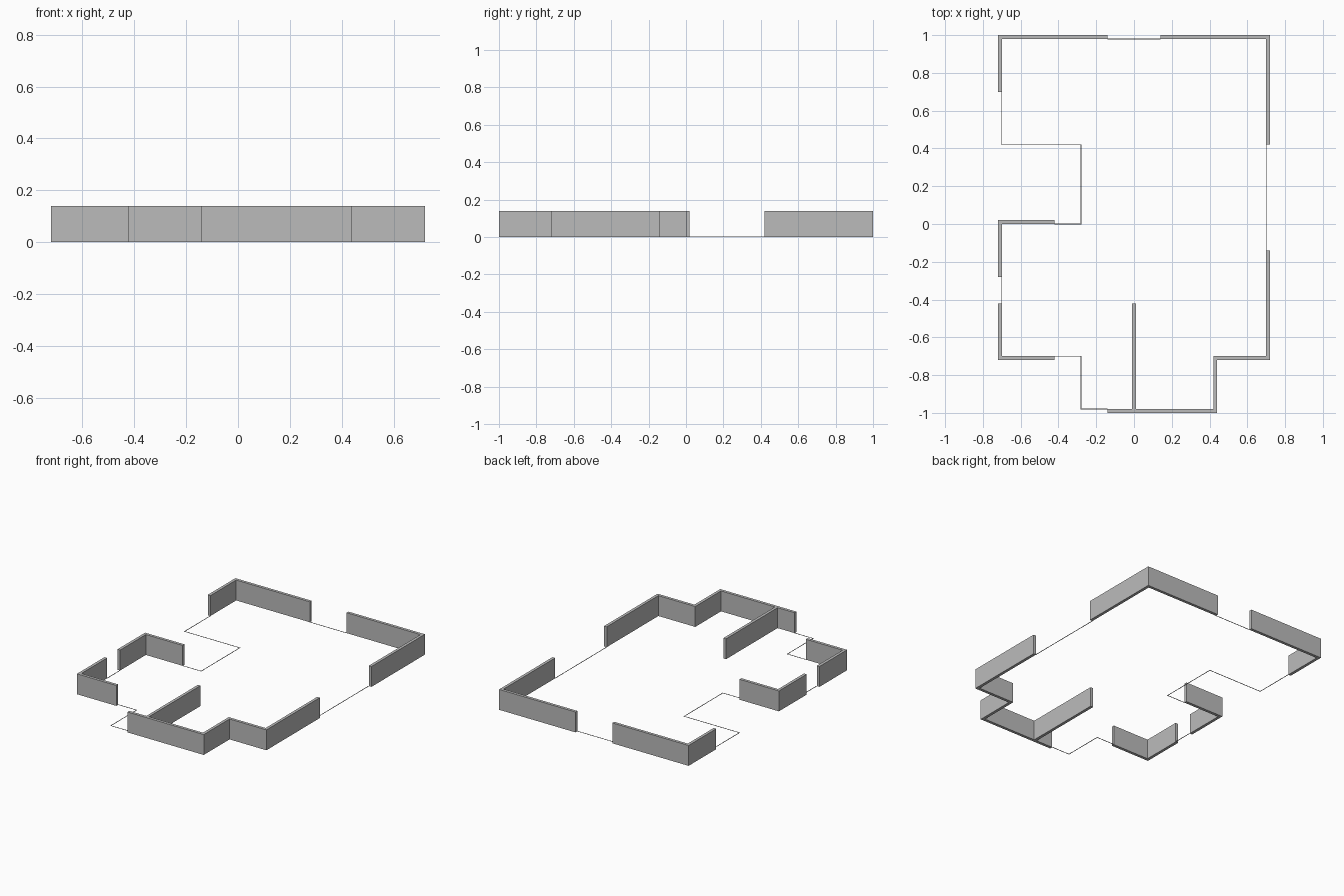
import bpy
import bmesh

default_cube = bpy.data.objects.get("Cube")
if default_cube:
    bpy.data.objects.remove(default_cube, do_unlink=True)

U = 0.14        # plan module
T = 0.02        # wall thickness
HEIGHT = 0.14
LINE = 0.002    # half width of the ground outline

grey = bpy.data.materials.new("wall_grey")
grey.use_nodes = True
colour = (0.5, 0.5, 0.5, 1)
grey.diffuse_color = colour
grey.node_tree.nodes["Principled BSDF"].inputs["Base Color"].default_value = colour


def extrude_plan(name, outline, height):
    """Closed prism from a counter-clockwise plan outline."""
    bm = bmesh.new()
    face = bm.faces.new([bm.verts.new((x, y, 0)) for x, y in outline])
    top = bmesh.ops.extrude_face_region(bm, geom=[face])["geom"]
    bmesh.ops.translate(bm, vec=(0, 0, height),
                        verts=[v for v in top if isinstance(v, bmesh.types.BMVert)])
    bmesh.ops.recalc_face_normals(bm, faces=bm.faces)
    mesh = bpy.data.meshes.new(name)
    bm.to_mesh(mesh)
    bm.free()
    mesh.materials.append(grey)
    obj = bpy.data.objects.new(name, mesh)
    bpy.context.collection.objects.link(obj)


def ribbon(name, path, right, left, height):
    """Axis-aligned path in modules, widened by right and left offsets with mitred corners."""
    pts = [(x * U, y * U) for x, y in path]
    dirs = []
    for (ax, ay), (bx, by) in zip(pts, pts[1:]):
        length = abs(bx - ax) + abs(by - ay)
        dirs.append(((bx - ax) / length, (by - ay) / length))
    sides = ([], [])
    for i, (x, y) in enumerate(pts):
        near = {dirs[max(i - 1, 0)], dirs[min(i, len(dirs) - 1)]}
        nx, ny = sum(d[1] for d in near), -sum(d[0] for d in near)
        sides[0].append((x + nx * right, y + ny * right))
        sides[1].append((x - nx * left, y - ny * left))
    extrude_plan(name, sides[0] + sides[1][::-1], height)


# Outer walls, traced counter-clockwise so their thickness lies outside
walls = {
    "front_right_corner_wall": [(-5, -2), (-5, -5), (-3, -5)],
    "front_left_wall": [(-1, -7), (3, -7), (3, -5), (5, -5), (5, -1)],
    "back_left_corner_wall": [(5, 3), (5, 7), (1, 7)],
    "back_right_corner_wall": [(-1, 7), (-5, 7), (-5, 5)],
    "middle_right_corner_wall": [(-3, 0), (-5, 0), (-5, -2)],
}
# The middle corner stops one module short of the front corner
walls["front_right_corner_wall"][0] = (-5, -3)
for name, path in walls.items():
    ribbon(name, path, T, 0, HEIGHT)

# Inner partition, centred on its line
ribbon("partition_wall", [(0, -7), (0, -3)], T / 2, T / 2, HEIGHT)

# Thin ground outline across the openings
openings = {
    "front_opening_line": [(-3, -5), (-2, -5), (-2, -7), (-1, -7)],
    "left_opening_line": [(5, -1), (5, 3)],
    "back_opening_line": [(1, 7), (-1, 7)],
    "right_recess_line": [(-5, 5), (-5, 3), (-2, 3), (-2, 0), (-3, 0)],
    "right_opening_line": [(-5, -2), (-5, -3)],
}
for name, path in openings.items():
    ribbon(name, path, LINE, LINE, 0.002)
